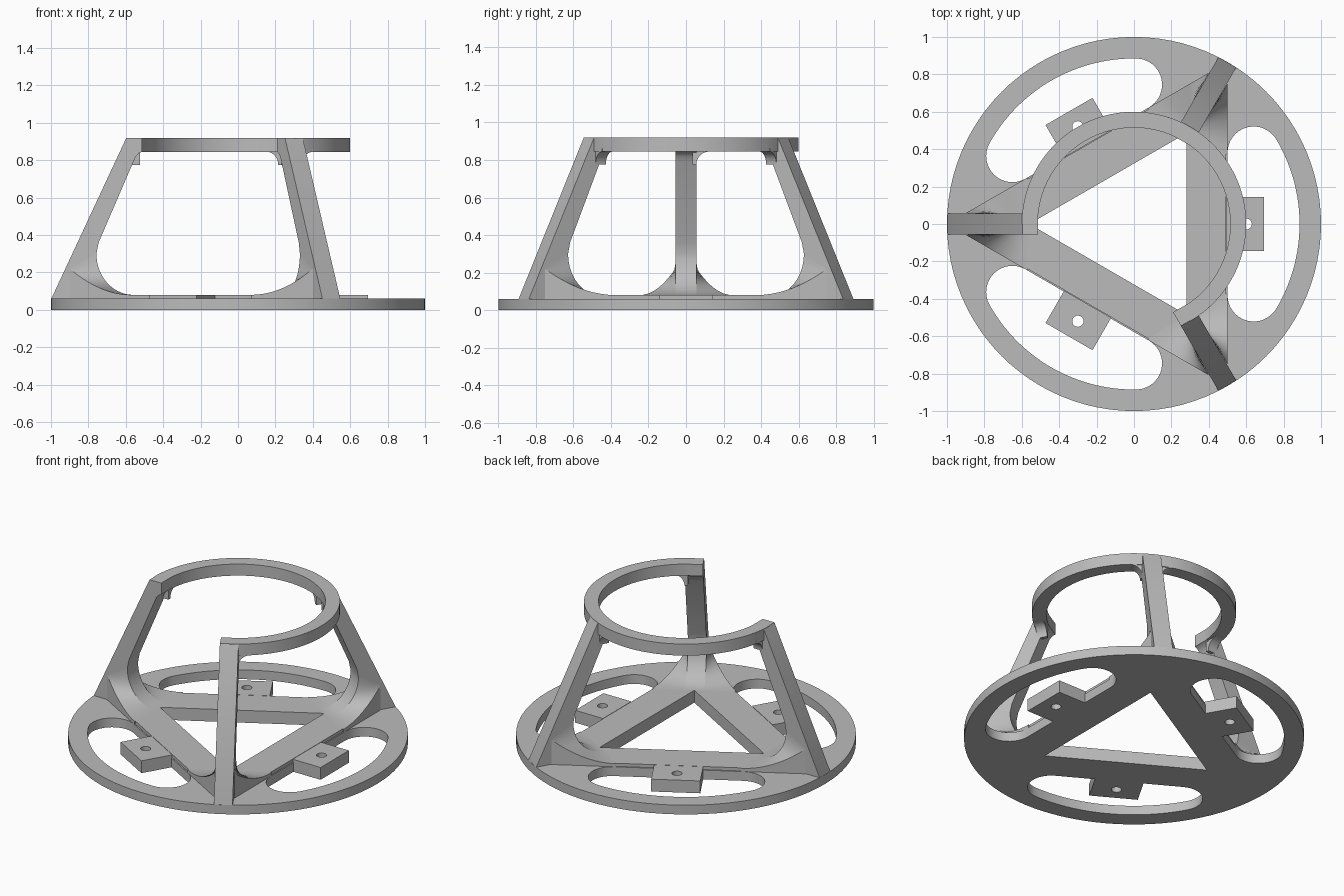
import bpy, bmesh, math
from math import sin, cos, radians, pi, sqrt
from mathutils import Matrix, Vector

cube = bpy.data.objects.get("Cube")
if cube:
    bpy.data.objects.remove(cube, do_unlink=True)

# Single plastic colour
GRAY = (0.5, 0.5, 0.5, 1)
mat = bpy.data.materials.new("plain_gray")
mat.use_nodes = True
mat.diffuse_color = GRAY
mat.node_tree.nodes["Principled BSDF"].inputs["Base Color"].default_value = GRAY


def place(name, mesh, angle=0):
    """Add a mesh object turned about the vertical axis."""
    obj = bpy.data.objects.new(name, mesh)
    bpy.context.collection.objects.link(obj)
    if not mesh.materials:
        mesh.materials.append(mat)
    obj.rotation_euler.z = radians(angle)
    bpy.ops.object.select_all(action='DESELECT')
    obj.select_set(True)
    bpy.context.view_layer.objects.active = obj
    bpy.ops.object.shade_smooth_by_angle(angle=radians(30))
    return obj


def finish(name, bm):
    bmesh.ops.remove_doubles(bm, verts=bm.verts, dist=1e-5)
    bmesh.ops.recalc_face_normals(bm, faces=bm.faces)
    mesh = bpy.data.meshes.new(name)
    bm.to_mesh(mesh)
    bm.free()
    return mesh


def plate(name, loops, low, high, turn=Matrix()):
    """Extrude a flat outline with holes between two heights, then turn it."""
    curve = bpy.data.curves.new(name, 'CURVE')
    curve.dimensions = '2D'
    curve.fill_mode = 'BOTH'
    curve.extrude = (high - low) / 2
    for loop in loops:
        spline = curve.splines.new('POLY')
        spline.points.add(len(loop) - 1)
        for p, (x, y) in zip(spline.points, loop):
            p.co = (x, y, 0, 1)
        spline.use_cyclic_u = True
    tmp = bpy.data.objects.new(name, curve)
    bpy.context.collection.objects.link(tmp)
    dg = bpy.context.evaluated_depsgraph_get()
    raw = bpy.data.meshes.new_from_object(tmp.evaluated_get(dg))
    bm = bmesh.new()
    bm.from_mesh(raw)
    bpy.data.objects.remove(tmp, do_unlink=True)
    bpy.data.meshes.remove(raw)
    bm.transform(turn @ Matrix.Translation((0, 0, (low + high) / 2)))
    return finish(name, bm)


def arc(cx, cy, r, a0, a1, n=16):
    return [(cx + r * cos(radians(a0 + (a1 - a0) * i / n)),
             cy + r * sin(radians(a0 + (a1 - a0) * i / n))) for i in range(n + 1)]


def spin(points, angle):
    c, s = cos(radians(angle)), sin(radians(angle))
    return [(x * c - y * s, x * s + y * c) for x, y in points]


def circle(r, cx=0, cy=0, n=96):
    return arc(cx, cy, r, 0, 360, n)[:-1]


def triangle(r):
    return [(r * cos(radians(a)), r * sin(radians(a))) for a in (60, 180, 300)]


LEGS = {"left_back": 60, "right": 180, "left_front": 300}
BASE, DECK = 0.06, 0.08
HOLE = triangle(0.56)

# Round base with three rounded slots and a triangular opening
rim, edge, fil = 0.885, 0.5, 0.14
sx = edge + fil
sy = sqrt((rim - fil) ** 2 - sx ** 2)
tilt = math.degrees(math.atan2(sy, sx))
slot = (arc(0, 0, rim, -tilt, tilt, 40) + arc(sx, sy, fil, tilt, 180)
        + arc(sx, -sy, fil, 180, 360 - tilt))
slots = [spin(slot, a) for a in (0, 120, 240)]
place("base_disc", plate("base_disc", [circle(1)] + slots + [HOLE], 0, BASE))

# Raised triangular deck
place("triangle_deck", plate("triangle_deck", [triangle(0.985), HOLE], 0.03, DECK))

# Mounting tabs with screw holes
tab = [(edge - 0.005, -0.145), (0.695, -0.145), (0.695, 0.145), (edge - 0.005, 0.145)]
tab_mesh = plate("mounting_tab", [tab, circle(0.03, 0.6, 0, 24)], 0, DECK)
for i, a in enumerate((0, 120, 240)):
    place(f"mounting_tab_{i + 1}", tab_mesh, a)

# Open top ring
ring = arc(0, 0, 0.6, -60, 180, 80) + arc(0, 0, 0.515, 180, -60, 80)
place("top_ring", plate("top_ring", [ring], 0.845, 0.92))

# Slanted legs with curved feet
W = 0.055
N = 14


def foot(u):
    """Inner foot curve of a leg: radius and height."""
    return 0.56 + 0.197 * sin(u * pi / 2), 0.30 - 0.22 * cos(u * pi / 2)


profile = [(0.56, 0.04), (0.998, 0.04), (0.998, BASE), (0.597, 0.92), (0.513, 0.92), (0.513, 0.845)]
profile += [(0.53, 0.838), (0.548, 0.818), (0.56, 0.79), (0.745, 0.36)]
profile += [foot(1 - i / N) for i in range(N + 1)]
leg_mesh = plate("leg", [profile], -W, W, Matrix.Rotation(pi / 2, 4, 'X'))


# Flared gussets joining each leg to the deck
def gusset(side):
    bm = bmesh.new()
    rows = []
    for i in range(N + 1):
        u = i / N
        r, z = foot(u)
        reach = 0.57 + 0.33 * sin(u * pi / 2)
        rise = DECK + 0.14 * sin(u * pi / 2) ** 2
        y = (1 - reach) / sqrt(3)
        pts = [(r, W, z), (reach, y, rise), (reach, y, 0.05), (r, W, 0.05)]
        rows.append([bm.verts.new((px, side * py, pz)) for px, py, pz in pts])
    for a, b in zip(rows, rows[1:]):
        for k in range(4):
            m = (k + 1) % 4
            bm.faces.new((a[k], a[m], b[m], b[k]))
    bm.faces.new(rows[0])
    bm.faces.new(rows[-1])
    return finish("gusset", bm)


# Small fillets under the ring beside each leg
def ring_fillet(side):
    r = 0.07
    pts = [(W - 0.02, 0.775)] + arc(W + r, 0.775, r, 180, 90, 8)
    pts += [(W + r, 0.86), (W - 0.02, 0.86)]
    turn = Matrix(((0, 0, 1, 0), (1, 0, 0, 0), (0, 1, 0, 0), (0, 0, 0, 1)))
    return plate("ring_fillet", [[(side * y, z) for y, z in pts]], 0.525, 0.588, turn)


gussets = {s: gusset(s) for s in (-1, 1)}
fillets = {s: ring_fillet(s) for s in (-1, 1)}
ring_sides = {"left_back": (-1, 1), "right": (-1,), "left_front": (1,)}
for name, a in LEGS.items():
    place(f"{name}_leg", leg_mesh, a)
    for s, label in ((-1, "a"), (1, "b")):
        place(f"{name}_gusset_{label}", gussets[s], a)
        if s in ring_sides[name]:
            place(f"{name}_ring_fillet_{label}", fillets[s], a)
